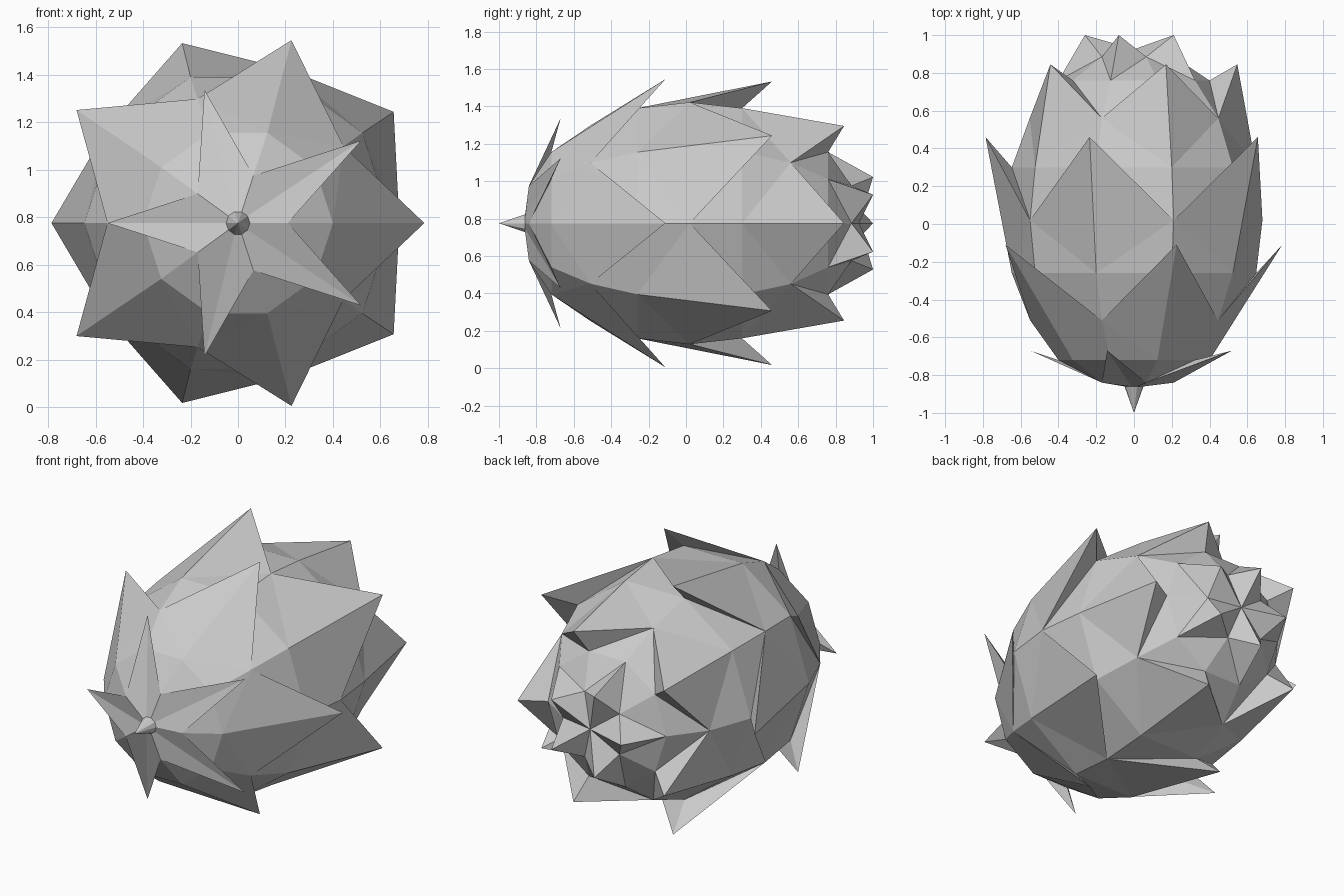
import bpy, bmesh
from math import cos, sin, radians

if "Cube" in bpy.data.objects:
    bpy.data.objects.remove(bpy.data.objects["Cube"])

CZ = 0.775  # height of the lengthwise axis

# Ten-sided body rings front to back (radius, y). Every other ring has
# alternate corners pulled out into scale tips: (radius, y, sideways shift)
RINGS = [
    ((0.21, -0.84), (0.591, -0.67, 0.041)),
    ((0.40, -0.72), None),
    ((0.55, -0.51), (0.81, -0.11, -0.025)),
    ((0.647, -0.26), None),
    ((0.68, 0.02), (0.797, 0.46, 0.011)),
    ((0.647, 0.30), None),
    ((0.552, 0.56), (0.547, 0.845, 0.0)),
    ((0.40, 0.76), None),
    ((0.21, 0.885), (0.26, 1.0, 0.0)),
]

bm = bmesh.new()


def point(r, y, j, shift=0.0):
    a = radians(36 * j)
    return bm.verts.new((shift + r * cos(a), y, CZ + r * sin(a)))


# rings, each whorl of tips turned by half a scale
rings = []
for n, (base, tip) in enumerate(RINGS):
    whorl = n // 2
    rings.append([point(*tip[:2], j, tip[2]) if tip and (j + whorl) % 2 else point(*base, j)
                  for j in range(10)])

# four-sided facets between rings, folded so the scales stay pointed
for n in range(8):
    lo, hi = rings[n], rings[n + 1]
    for j in range(10):
        i = (j + 1) % 10
        quad = [lo[j], lo[i], hi[i], hi[j]]
        if n % 2 == 0:      # behind the tips: fold from valley to root under the tip
            start = 1 if (j + n // 2) % 2 else 0
        else:               # in front of the tips: fold from root to valley
            start = 0 if (j + n // 2 + 1) % 2 else 1
        q = quad[start:] + quad[:start]
        bm.faces.new((q[0], q[1], q[2]))
        bm.faces.new((q[0], q[2], q[3]))

# back closes on a pole
pole = bm.verts.new((0, 0.925, CZ))
for j in range(10):
    bm.faces.new((pole, rings[-1][j - 1], rings[-1][j]))

# front: small stem spike in the middle of the first whorl
stem = [point(0.05, -0.86, j) for j in range(10)]
front_point = bm.verts.new((0, -1.0, CZ))
for j in range(10):
    bm.faces.new((front_point, stem[j - 1], stem[j]))
    bm.faces.new((stem[j - 1], rings[0][j - 1], rings[0][j], stem[j]))

bmesh.ops.recalc_face_normals(bm, faces=bm.faces[:])
mesh = bpy.data.meshes.new("scaly_cone")
bm.to_mesh(mesh)
bm.free()
bpy.context.collection.objects.link(bpy.data.objects.new("scaly_cone", mesh))
